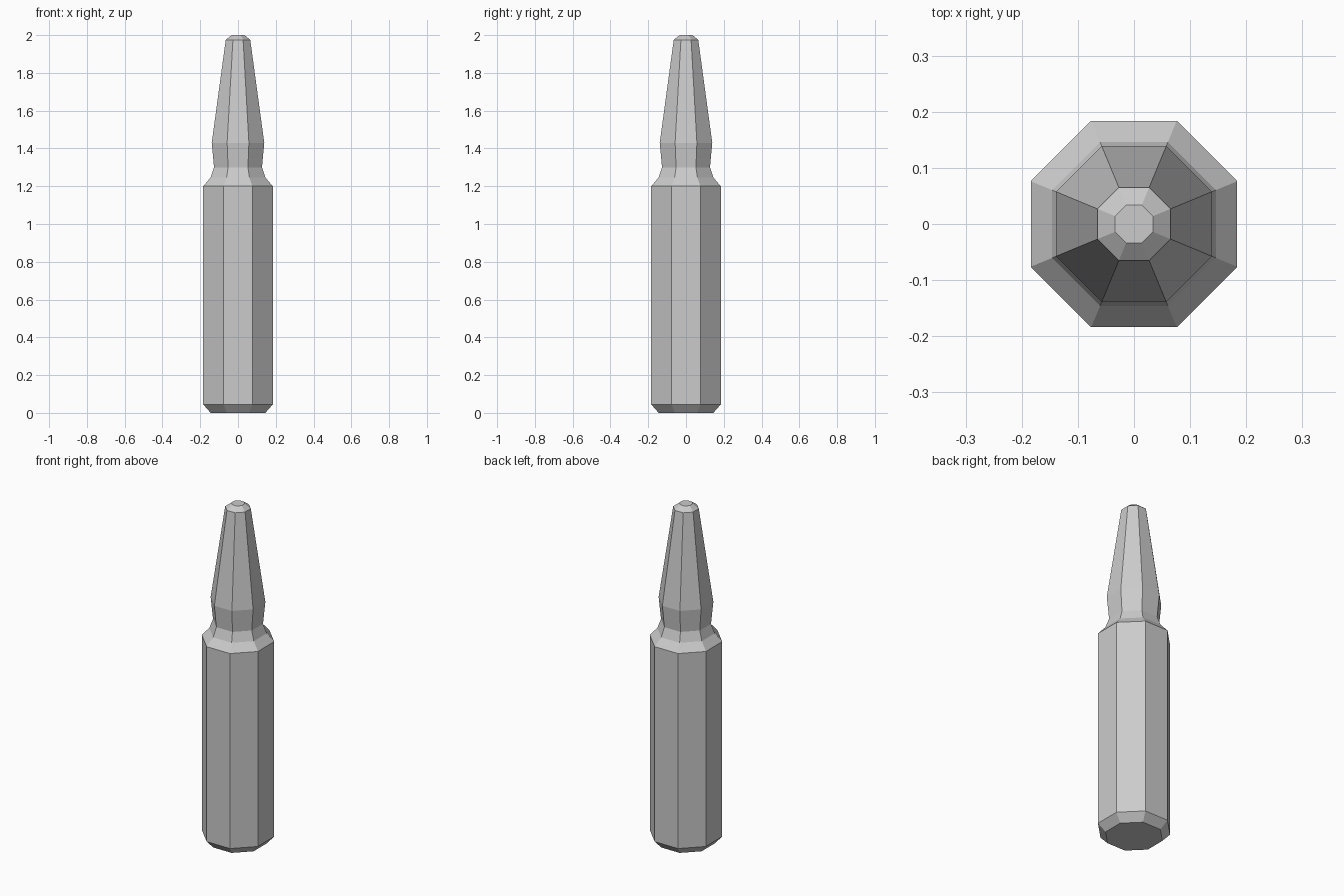
import bpy
import bmesh
from math import cos, sin, pi

SIDES = 8

old = bpy.data.objects.get("Cube")
if old:
    bpy.data.objects.remove(old, do_unlink=True)

# Plain grey metal
metal = bpy.data.materials.new("grey_metal")
metal.use_nodes = True
grey = (0.6, 0.6, 0.6, 1)
metal.diffuse_color = grey
metal.node_tree.nodes["Principled BSDF"].inputs["Base Color"].default_value = grey


def ring(bm, apothem, z):
    """Octagon with a flat side facing each axis."""
    r = apothem / cos(pi / SIDES)
    angles = [(i + 0.5) * 2 * pi / SIDES for i in range(SIDES)]
    return [bm.verts.new((r * cos(a), r * sin(a), z)) for a in angles]


# Profile: base bevel, case, shoulder, neck, tapered tip
profile = [(0.145, 0), (0.184, 0.045), (0.184, 1.2), (0.146, 1.245),
           (0.127, 1.3), (0.139, 1.43), (0.065, 1.975), (0.034, 2)]

bm = bmesh.new()
rings = [ring(bm, r, z) for r, z in profile]
for low, high in zip(rings, rings[1:]):
    for i in range(SIDES):
        j = (i + 1) % SIDES
        bm.faces.new((low[i], low[j], high[j], high[i]))
bm.faces.new(rings[0][::-1])
bm.faces.new(rings[-1])

mesh = bpy.data.meshes.new("cartridge")
bm.to_mesh(mesh)
bm.free()
mesh.materials.append(metal)
bpy.context.collection.objects.link(bpy.data.objects.new("cartridge", mesh))
